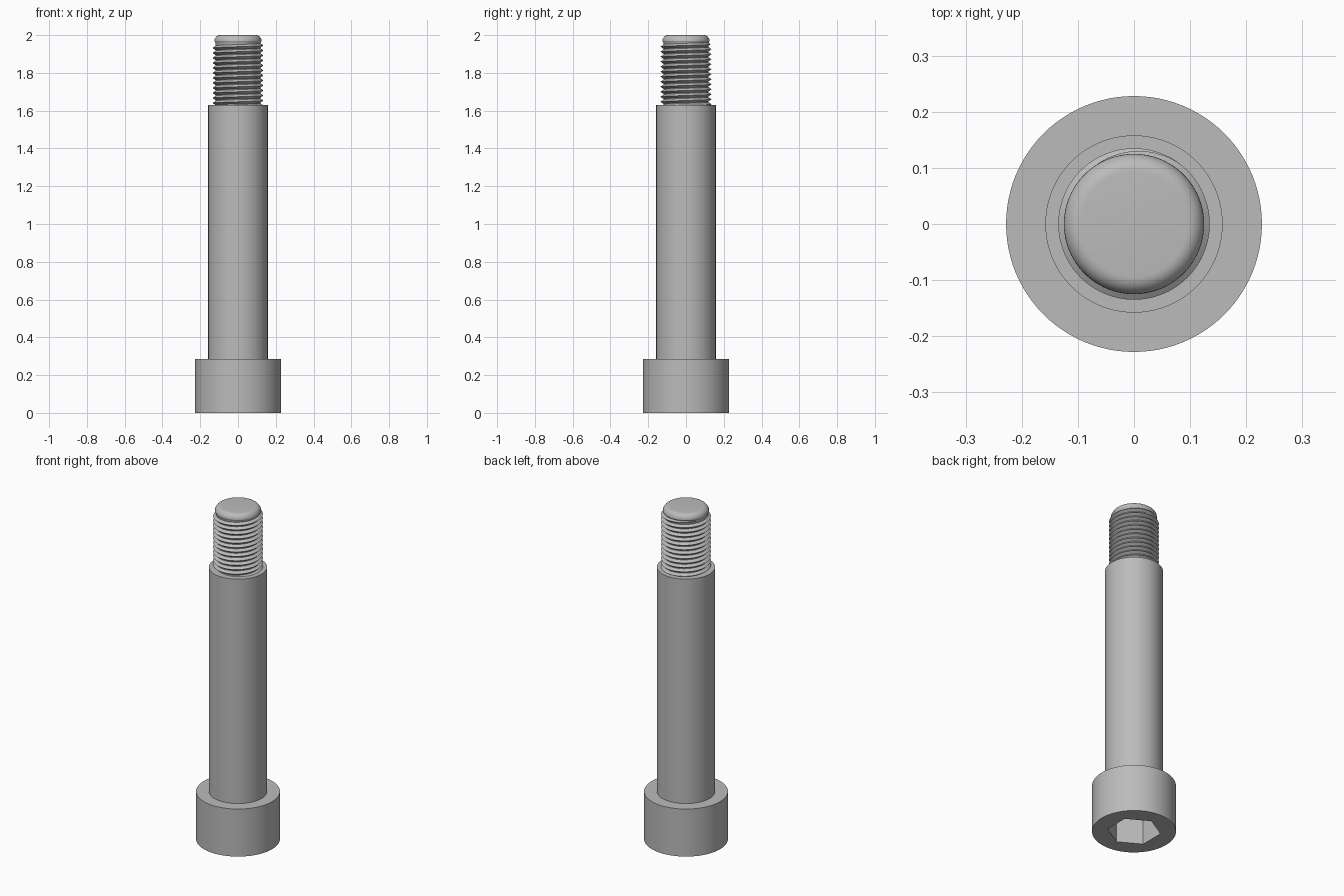
import bpy
import bmesh
from math import sin, cos, pi, radians

SIDES = 96

if "Cube" in bpy.data.objects:
    bpy.data.objects.remove(bpy.data.objects["Cube"], do_unlink=True)

steel = bpy.data.materials.new("grey_steel")
steel.use_nodes = True
GREY = (0.5, 0.5, 0.5, 1.0)
steel.diffuse_color = GREY
steel.node_tree.nodes["Principled BSDF"].inputs["Base Color"].default_value = GREY


def ring(bm, radius, z, sides=SIDES, turn=0.0):
    """Circle of vertices around the z axis."""
    angles = [turn + 2 * pi * i / sides for i in range(sides)]
    return [bm.verts.new((radius * cos(a), radius * sin(a), z)) for a in angles]


def bridge(bm, low, high):
    """Quads between two rings."""
    n = len(low)
    for i in range(n):
        j = (i + 1) % n
        bm.faces.new((low[i], low[j], high[j], high[i]))


def finish(bm, name):
    bmesh.ops.recalc_face_normals(bm, faces=bm.faces[:])
    mesh = bpy.data.meshes.new(name)
    bm.to_mesh(mesh)
    bm.free()
    mesh.materials.append(steel)
    obj = bpy.data.objects.new(name, mesh)
    bpy.context.collection.objects.link(obj)
    bpy.ops.object.select_all(action='DESELECT')
    obj.select_set(True)
    bpy.context.view_layer.objects.active = obj
    bpy.ops.object.shade_smooth_by_angle(angle=radians(30))
    return obj


def lathe(name, profile):
    """Closed turned part from (radius, z) points, bottom to top."""
    bm = bmesh.new()
    rings = [ring(bm, r, z) for r, z in profile]
    for low, high in zip(rings, rings[1:]):
        bridge(bm, low, high)
    bm.faces.new(rings[0])
    bm.faces.new(rings[-1])
    finish(bm, name)


# Cylindrical head with a hexagonal socket sunk into its underside
HEAD_R, HEAD_TOP = 0.228, 0.285
bm = bmesh.new()
bottom = ring(bm, HEAD_R, 0)
top = ring(bm, HEAD_R, HEAD_TOP)
bridge(bm, bottom, top)
bm.faces.new(top)
mouth = ring(bm, 0.146, 0, 6, pi / 6)
floor = ring(bm, 0.146, 0.17, 6, pi / 6)
bridge(bm, mouth, floor)
bm.faces.new(floor)
rim = [e for e in bm.edges if all(abs(v.co.z) < 1e-6 for v in e.verts)]
bmesh.ops.triangle_fill(bm, use_beauty=True, edges=rim)
finish(bm, "socket_head")

# Plain ground shoulder
SHOULDER_TOP = 1.63
lathe("shoulder", [(0.158, HEAD_TOP - 0.01), (0.158, SHOULDER_TOP)])

# Threaded end: root cylinder with a rounded tip
ROOT_R, CREST_R, TIP_R, FILLET = 0.119, 0.135, 0.125, 0.031
tip = [(TIP_R - FILLET + FILLET * cos(a), 2 - FILLET + FILLET * sin(a))
       for a in [pi / 2 * i / 8 for i in range(9)]]
lathe("thread_core", [(ROOT_R, SHOULDER_TOP - 0.01), (ROOT_R, 1.957)] + tip)

# Right-hand helical ridge, running out to nothing below the tip
PITCH, STEPS, TURNS = 0.0265, 64, 13
START = SHOULDER_TOP - PITCH * 0.6
bm = bmesh.new()
previous = None
for i in range(STEPS * TURNS + 1):
    t = i / STEPS
    angle = pi + 2 * pi * t
    fade = min(1.0, (TURNS - t) / 0.35)
    z = START + PITCH * t
    half = PITCH * 0.48
    base = ROOT_R - 0.002
    crest = base + (CREST_R - base) * max(fade, 0.05)
    section = [bm.verts.new((r * cos(angle), r * sin(angle), z + dz))
               for r, dz in ((base, -half), (crest, 0), (base, half))]
    if previous:
        bridge(bm, previous, section)
    else:
        bm.faces.new(section)
    previous = section
bm.faces.new(previous)
finish(bm, "thread_ridge")
